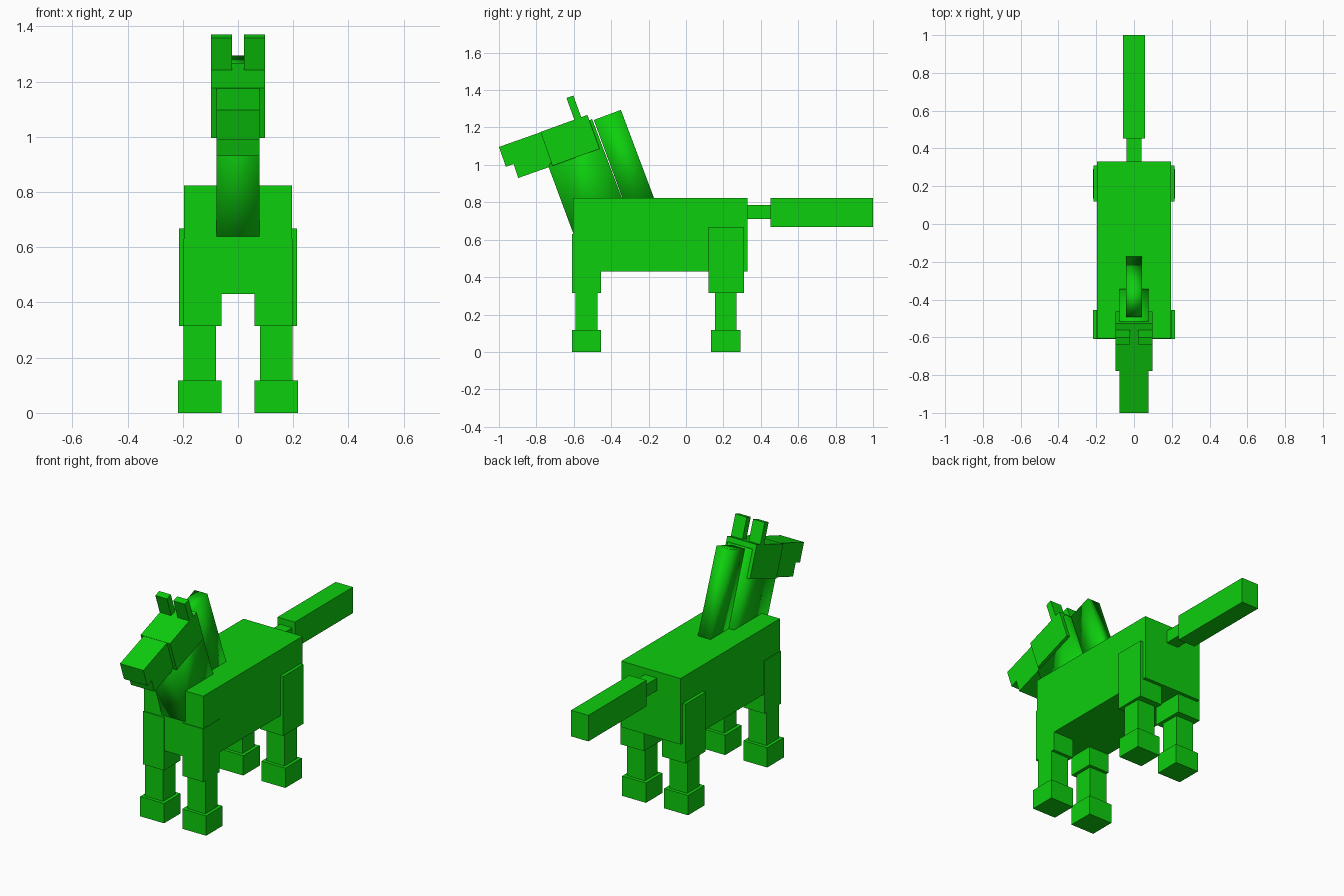
import bpy
import bmesh

cube = bpy.data.objects.get("Cube")
if cube:
    bpy.data.objects.remove(cube, do_unlink=True)

# Single flat coat colour
GREEN = (0.004, 0.62, 0.004, 1.0)
coat = bpy.data.materials.new("bright green")
coat.use_nodes = True
coat.diffuse_color = GREEN
coat.node_tree.nodes["Principled BSDF"].inputs["Base Color"].default_value = GREEN


def prism(name, profile, x0, x1, smooth=False):
    """Extrude a side profile of (y, z) points from x0 to x1."""
    bm = bmesh.new()
    face = bm.faces.new([bm.verts.new((x0, y, z)) for y, z in profile])
    result = bmesh.ops.extrude_face_region(bm, geom=[face])
    verts = [v for v in result["geom"] if isinstance(v, bmesh.types.BMVert)]
    bmesh.ops.translate(bm, verts=verts, vec=(x1 - x0, 0, 0))
    bmesh.ops.recalc_face_normals(bm, faces=bm.faces)
    for f in bm.faces:
        f.smooth = smooth
    mesh = bpy.data.meshes.new(name)
    bm.to_mesh(mesh)
    bm.free()
    mesh.materials.append(coat)
    obj = bpy.data.objects.new(name, mesh)
    bpy.context.collection.objects.link(obj)
    return obj


def box(name, x, y, z):
    """Axis-aligned box from (low, high) ranges."""
    return prism(name, [(y[0], z[0]), (y[1], z[0]), (y[1], z[1]), (y[0], z[1])], *x)


# Body and tail
box("body", (-0.195, 0.195), (-0.605, 0.33), (0.43, 0.823))
box("tail_root", (-0.04, 0.04), (0.32, 0.46), (0.71, 0.785))
box("tail", (-0.057, 0.057), (0.453, 1.0), (0.668, 0.823))

# Legs: upper leg, shin and hoof on each side
for side, s in (("left", 1), ("right", -1)):
    def span(a, b):
        return sorted((s * a, s * b))

    box(f"front_upper_leg_{side}", span(0.06, 0.198), (-0.61, -0.455), (0.315, 0.63))
    box(f"back_upper_leg_{side}", span(0.06, 0.214), (0.12, 0.31), (0.315, 0.668))
    for end, y in (("front", -0.532), ("back", 0.213)):
        box(f"{end}_shin_{side}", span(0.08, 0.198), (y - 0.058, y + 0.058), (0.11, 0.33))
        box(f"{end}_hoof_{side}", span(0.06, 0.217), (y - 0.078, y + 0.078), (0, 0.118))

    # Ears
    prism(f"ear_{side}", [(-0.639, 1.358), (-0.602, 1.37), (-0.555, 1.24), (-0.592, 1.227)],
          *span(0.021, 0.097))

# Neck and mane lean forward and sink into the body, softly shaded
prism("neck", [(-0.735, 0.99), (-0.57, 0.545), (-0.27, 0.63), (-0.502, 1.245), (-0.62, 1.2)],
      -0.077, 0.077, smooth=True)
prism("mane", [(-0.493, 1.24), (-0.31, 0.74), (-0.14, 0.74), (-0.348, 1.294)],
      -0.042, 0.042, smooth=True)

# Head, with a muzzle stepped at the mouth
prism("head", [(-0.778, 1.176), (-0.714, 0.995), (-0.462, 1.086), (-0.527, 1.267)],
      -0.097, 0.097)
prism("muzzle", [(-1.0, 1.096), (-0.963, 0.99), (-0.922, 1.005), (-0.897, 0.93),
                 (-0.71, 0.996), (-0.776, 1.175)], -0.077, 0.077)
